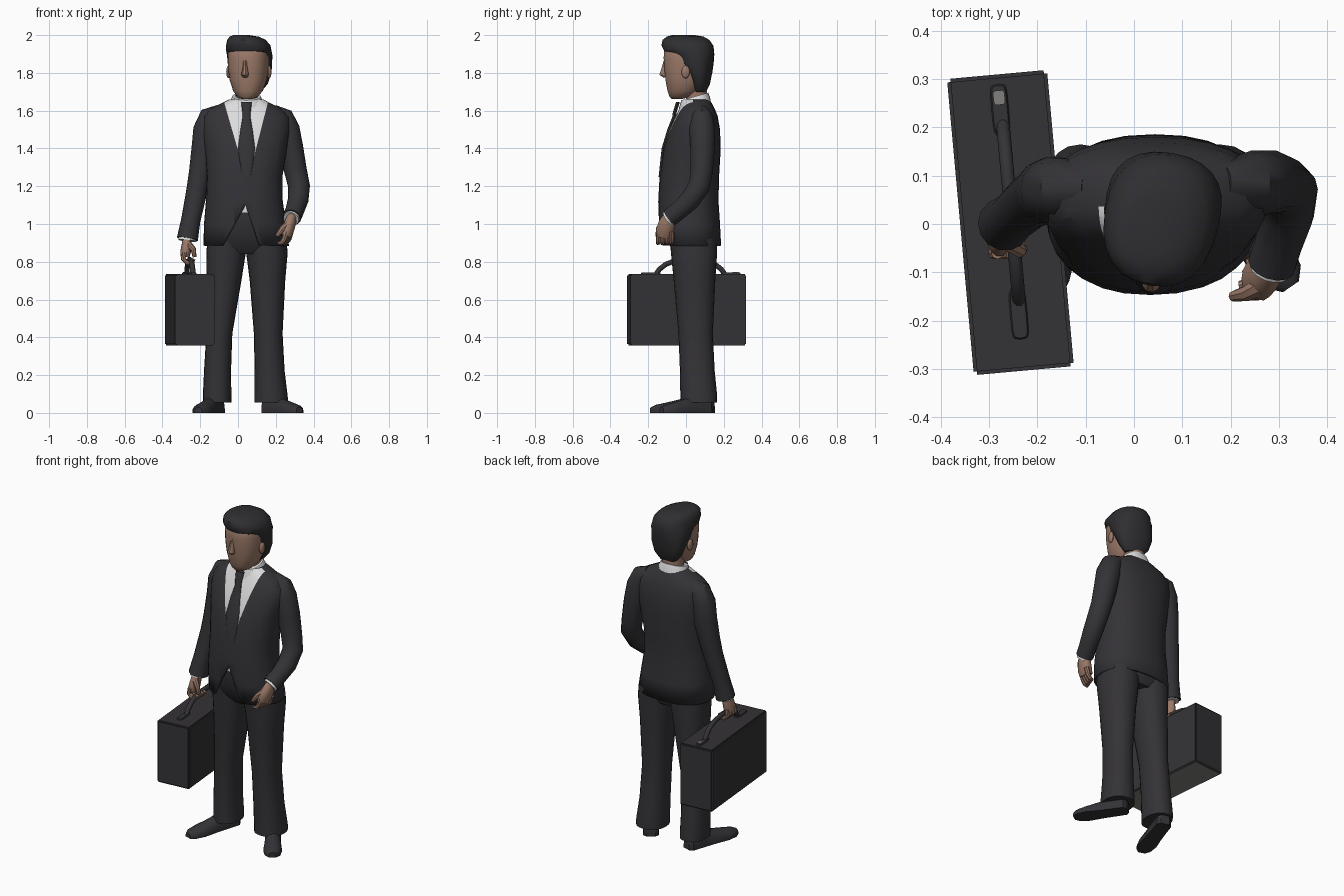
import bpy, bmesh, math
from mathutils import Vector


def material(name, rgb):
    m = bpy.data.materials.new(name)
    m.diffuse_color = (*rgb, 1)
    return m


SUIT = material("charcoal suit", (0.034, 0.032, 0.037))
HAIR = material("black hair", (0.028, 0.028, 0.031))
SKIN = material("skin", (0.33, 0.195, 0.14))
SHIRT = material("white shirt", (0.72, 0.72, 0.72))
CASE = material("dark leather", (0.034, 0.032, 0.036))
GREY = material("grey metal", (0.22, 0.215, 0.21))


def finish(name, bm, mats, angle=42):
    me = bpy.data.meshes.new(name)
    bmesh.ops.recalc_face_normals(bm, faces=bm.faces[:])
    bm.to_mesh(me)
    bm.free()
    for m in mats:
        me.materials.append(m)
    me.shade_smooth()
    me.set_sharp_from_angle(angle=math.radians(angle))
    ob = bpy.data.objects.new(name, me)
    bpy.context.collection.objects.link(ob)
    return ob


def ring(z, x0, x1, y0, y1, p=2.3, n=24, slope=0.0):
    """Horizontal rounded section between the given limits."""
    pts = []
    for i in range(n):
        a = math.tau * i / n
        c, s = math.cos(a), math.sin(a)
        x = (x0 + x1) / 2 + (x1 - x0) / 2 * math.copysign(abs(c) ** (2 / p), c)
        y = (y0 + y1) / 2 + (y1 - y0) / 2 * math.copysign(abs(s) ** (2 / p), s)
        pts.append(Vector((x, y, z + slope * (y - (y0 + y1) / 2))))
    return pts


def skin_bm(rings, bottom=True, top=True):
    bm = bmesh.new()
    vs = [[bm.verts.new(p) for p in r] for r in rings]
    for a, b in zip(vs, vs[1:]):
        for i in range(len(a)):
            j = (i + 1) % len(a)
            bm.faces.new((a[i], a[j], b[j], b[i]))
    if bottom:
        bm.faces.new(vs[0])
    if top:
        bm.faces.new(vs[-1])
    return bm


def loft(name, sections, mat, **kw):
    return finish(name, skin_bm([ring(*s, **kw) for s in sections]), [mat])


def tube(name, pts, mat, ref=(1, 0, 0), flat=1.0, n=14):
    """Sweep of circles (x, y, z, radius); flat scales the width along ref."""
    P = [Vector(p[:3]) for p in pts]
    rings = []
    for i, p in enumerate(P):
        t = (P[min(i + 1, len(P) - 1)] - P[max(i - 1, 0)]).normalized()
        u = Vector(ref)
        u = (u - t * u.dot(t)).normalized()
        v = t.cross(u)
        r = pts[i][3]
        rings.append([p + u * r * flat * math.cos(math.tau * k / n)
                      + v * r * math.sin(math.tau * k / n) for k in range(n)])
    return finish(name, skin_bm(rings), [mat])


def ball(name, loc, size, mat, parent_turn=0.0):
    bm = bmesh.new()
    bmesh.ops.create_uvsphere(bm, u_segments=12, v_segments=8, radius=1)
    bmesh.ops.scale(bm, vec=size, verts=bm.verts)
    bmesh.ops.translate(bm, vec=loc, verts=bm.verts)
    return finish(name, bm, [mat])


# Jacket: lofted torso, with the shirt opening cut in and the front hem cut away
torso = [(0.885, -0.183, 0.27, -0.13, 0.186), (1.0, -0.18, 0.255, -0.145, 0.18),
         (1.12, -0.17, 0.237, -0.147, 0.172), (1.25, -0.165, 0.235, -0.14, 0.175),
         (1.4, -0.178, 0.26, -0.118, 0.184), (1.5, -0.19, 0.275, -0.087, 0.18),
         (1.57, -0.185, 0.27, -0.055, 0.168), (1.61, -0.15, 0.23, -0.035, 0.152),
         (1.64, -0.085, 0.17, -0.022, 0.137), (1.66, -0.045, 0.135, -0.012, 0.122)]
bm = skin_bm([ring(*s, n=28) for s in torso], bottom=False)
vee = [((0.04, 1.25), (-0.075, 1.65)), ((0.05, 1.22), (0.16, 1.65))]
hem = [((0.04, 1.1), (-0.085, 0.88)), ((0.04, 1.1), (0.115, 0.88))]


def cut_x(line, z):
    (xa, za), (xb, zb) = line
    return xa + (xb - xa) * (z - za) / (zb - za)


for (xa, za), (xb, zb) in vee + hem:
    faces = [f for f in bm.faces if f.calc_center_median().y < 0.04]
    geom = faces + list({e for f in faces for e in f.edges}) + list({v for f in faces for v in f.verts})
    bmesh.ops.bisect_plane(bm, geom=geom, plane_co=(xa, 0, za), plane_no=(zb - za, 0, xa - xb))
gone = []
for f in bm.faces:
    c = f.calc_center_median()
    if c.y < 0.04 and c.z > 1.25 and cut_x(vee[0], c.z) < c.x < cut_x(vee[1], c.z):
        f.material_index = 1
    if c.y < 0 and c.z < 1.1 and cut_x(hem[0], c.z) < c.x < cut_x(hem[1], c.z):
        gone.append(f)
bmesh.ops.delete(bm, geom=gone, context='FACES')
jacket = finish("jacket", bm, [SUIT, SHIRT])
mod = jacket.modifiers.new("cloth", 'SOLIDIFY')
mod.thickness, mod.offset = 0.012, -1

# Shirt collar, higher at the back
loft("shirt_collar", [(1.60, -0.06, 0.15, -0.045, 0.135), (1.645, -0.045, 0.135, -0.035, 0.128),
                      (1.675, -0.03, 0.12, -0.025, 0.118)], SHIRT, slope=0.28)

# Tie: knot and blade following the chest
tie = [(1.645, -0.045, 0.028), (1.59, -0.062, 0.022), (1.57, -0.063, 0.02),
       (1.5, -0.091, 0.032), (1.4, -0.121, 0.045), (1.25, -0.137, 0.025)]
loft("tie", [(z, 0.045 - w, 0.045 + w, y - 0.008, y + 0.012) for z, y, w in reversed(tie)], SUIT, n=12)

# Trousers: hips with a strip of shirt above the waist, then both legs
bm = skin_bm([ring(*s) for s in [(0.84, -0.12, 0.21, -0.05, 0.14), (0.89, -0.155, 0.245, -0.09, 0.165),
                                 (0.97, -0.15, 0.23, -0.12, 0.16), (1.06, -0.14, 0.21, -0.126, 0.15),
                                 (1.13, -0.14, 0.21, -0.126, 0.15)]])
for f in bm.faces:
    f.material_index = int(f.calc_center_median().z > 1.06)
finish("hips", bm, [SUIT, SHIRT])
depth = [(0.055, -0.03, 0.165), (0.09, -0.03, 0.165), (0.22, -0.032, 0.152), (0.42, -0.04, 0.142),
         (0.7, -0.065, 0.155), (0.85, -0.08, 0.165), (0.92, -0.085, 0.165)]
legs = {"right_leg": [(-0.186, -0.035), (-0.186, -0.035), (-0.18, -0.037), (-0.168, -0.03),
                      (-0.165, 0.018), (-0.168, 0.042), (-0.16, 0.05)],
        "left_leg": [(0.088, 0.265), (0.088, 0.263), (0.088, 0.247), (0.084, 0.236),
                     (0.062, 0.25), (0.043, 0.263), (0.035, 0.255)]}
for name, xs in legs.items():
    loft(name, [(z, x0, x1, y0, y1) for (z, y0, y1), (x0, x1) in zip(depth, xs)], SUIT, p=2.2, n=20)

# Shoes: half-round sections from heel to toe, turned outwards
shape = [(0.0, 0.026, 0.07), (0.05, 0.043, 0.1), (0.3, 0.044, 0.1), (0.5, 0.046, 0.075),
         (0.75, 0.052, 0.055), (0.92, 0.042, 0.043), (1.0, 0.02, 0.03)]
for name, heel, toe in [("right_shoe", (-0.105, 0.145), (-0.21, -0.185)),
                        ("left_shoe", (0.15, 0.125), (0.325, -0.13))]:
    h, t = Vector((*heel, 0)), Vector((*toe, 0))
    side = (t - h).normalized().cross(Vector((0, 0, 1)))
    rings = []
    for k, w, high in shape:
        o = h.lerp(t, k)
        arc = [o + side * w * math.cos(math.pi * i / 8)
               + Vector((0, 0, 0.014 + (high - 0.014) * math.sin(math.pi * i / 8))) for i in range(9)]
        rings.append([o + side * w] + arc + [o - side * w])
    finish(name, skin_bm(rings), [SUIT])

# Sleeves and shirt cuffs
tube("right_sleeve", [(-0.09, 0.075, 1.595, 0.04), (-0.145, 0.075, 1.565, 0.062), (-0.167, 0.07, 1.5, 0.07),
                      (-0.178, 0.068, 1.4, 0.068), (-0.2, 0.055, 1.27, 0.06), (-0.217, 0.045, 1.18, 0.056),
                      (-0.25, 0.015, 1.02, 0.051), (-0.268, 0.0, 0.92, 0.056)], SUIT)
tube("left_sleeve", [(0.18, 0.085, 1.595, 0.04), (0.235, 0.085, 1.56, 0.062), (0.258, 0.085, 1.5, 0.069),
                     (0.28, 0.088, 1.4, 0.066), (0.305, 0.083, 1.28, 0.06), (0.323, 0.07, 1.2, 0.058),
                     (0.318, 0.02, 1.125, 0.055), (0.3, -0.04, 1.07, 0.05), (0.285, -0.085, 1.035, 0.05)], SUIT)
tube("right_cuff", [(-0.266, 0, 0.94, 0.047), (-0.269, -0.003, 0.912, 0.047)], SHIRT)
tube("left_cuff", [(0.29, -0.07, 1.045, 0.043), (0.281, -0.095, 1.027, 0.043)], SHIRT)

# Right hand gripping the case handle
tube("right_palm", [(-0.268, -0.005, 0.93, 0.034), (-0.272, -0.018, 0.89, 0.04),
                    (-0.278, -0.025, 0.85, 0.043), (-0.28, -0.025, 0.825, 0.036)], SKIN, flat=0.65)
for i in range(4):
    y = 0.012 - 0.024 * i
    tube(f"right_finger_{i + 1}", [(-0.283, y, 0.85, 0.013), (-0.29, y, 0.815, 0.013), (-0.268, y, 0.793, 0.013),
                                   (-0.243, y, 0.797, 0.012), (-0.234, y, 0.815, 0.009)], SKIN, ref=(0, 1, 0), n=8)
tube("right_thumb", [(-0.262, -0.04, 0.895, 0.017), (-0.236, -0.055, 0.865, 0.015),
                     (-0.23, -0.052, 0.825, 0.01)], SKIN, ref=(0, 1, 0), n=8)

# Left hand hanging in front of the hip
tube("left_palm", [(0.288, -0.08, 1.045, 0.036), (0.276, -0.1, 1.005, 0.045), (0.262, -0.112, 0.965, 0.048),
                   (0.25, -0.115, 0.935, 0.042)], SKIN, flat=0.7)
for i in range(4):
    y = -0.145 + 0.023 * i
    x = 0.245 + 0.008 * i
    tube(f"left_finger_{i + 1}", [(x + 0.012, y, 0.96, 0.014), (x, y, 0.92, 0.014),
                                  (x - 0.015, y - 0.002, 0.9, 0.012), (x - 0.035, y - 0.005, 0.897, 0.009)],
         SKIN, ref=(0, 1, 0), n=8)
tube("left_thumb", [(0.268, -0.125, 1.0, 0.02), (0.235, -0.143, 0.975, 0.017),
                    (0.205, -0.15, 0.935, 0.011)], SKIN, ref=(0, 1, 0), n=8)

# Neck and head, the head turned slightly to its right
loft("neck", [(1.6, -0.015, 0.105, 0.0, 0.115), (1.76, -0.01, 0.11, 0.0, 0.11)], SKIN)
parts = [
    loft("head", [(z, -r, r, a, b) for z, r, a, b in
                  [(1.662, 0.03, -0.075, -0.02), (1.675, 0.055, -0.088, 0.03), (1.705, 0.078, -0.098, 0.07),
                   (1.76, 0.097, -0.108, 0.1), (1.82, 0.106, -0.114, 0.115), (1.88, 0.108, -0.118, 0.122),
                   (1.93, 0.105, -0.114, 0.12), (1.97, 0.08, -0.08, 0.1)]], SKIN),
    loft("hair", [(z, -r + s, r + s, a, b) for z, r, s, a, b in
                  [(1.7, 0.055, 0, 0.05, 0.105), (1.74, 0.09, 0, 0.038, 0.125), (1.8, 0.112, 0, 0.012, 0.137),
                   (1.85, 0.118, 0, -0.04, 0.145), (1.895, 0.12, 0, -0.062, 0.149),
                   (1.915, 0.119, 0, -0.115, 0.149), (1.945, 0.116, -0.002, -0.13, 0.144),
                   (1.975, 0.1, -0.01, -0.126, 0.122), (1.992, 0.075, -0.022, -0.105, 0.09),
                   (2.0, 0.04, -0.035, -0.08, 0.04)]], HAIR),
    loft("nose", [(1.775, -0.012, 0.012, -0.12, -0.09), (1.79, -0.02, 0.02, -0.143, -0.09),
                  (1.83, -0.013, 0.013, -0.13, -0.09), (1.87, -0.01, 0.01, -0.118, -0.09)], SKIN, n=10)]
for s, side in ((-1, "right"), (1, "left")):
    parts.append(ball(f"{side}_ear", (s * 0.109, 0.015, 1.805), (0.012, 0.022, 0.034), SKIN))
for ob in parts:
    ob.location = (0.055, 0.0, 0)
    ob.rotation_euler.z = math.radians(-9)

# Briefcase body with a grey underside
bm = bmesh.new()
bmesh.ops.create_cube(bm, size=1)
bmesh.ops.scale(bm, vec=(0.208, 0.616, 0.378), verts=bm.verts)
bmesh.ops.bevel(bm, geom=bm.edges[:], offset=0.007, segments=2, affect='EDGES')
bm.normal_update()
for f in bm.faces:
    f.material_index = int(f.normal.z < -0.9)
body = finish("briefcase", bm, [CASE, GREY], 30)
body.location = (0, 0, 0.546)

# Handle with its end straps and small metal fittings
case = [body, tube("case_handle", [(0.003, y, z, 0.014) for y, z in
                                   [(-0.165, 0.73), (-0.145, 0.76), (-0.11, 0.787), (-0.06, 0.806), (0.02, 0.812),
                                    (0.1, 0.806), (0.15, 0.787), (0.185, 0.76), (0.205, 0.73)]], CASE, n=10)]
for label, y in (("front", -0.19), ("back", 0.235)):
    case.append(loft(f"{label}_strap", [(0.73, -0.02, 0.02, y - 0.055, y + 0.055),
                                        (0.742, -0.015, 0.015, y - 0.05, y + 0.05)], CASE, p=5, n=16))
case.append(loft("back_fitting", [(0.738, -0.012, 0.012, 0.245, 0.275),
                                  (0.746, -0.012, 0.012, 0.245, 0.275)], GREY, p=5, n=16))
for ob in case:
    ob.location.x, ob.location.y = -0.256, 0.003
    ob.rotation_euler.z = math.radians(5.2)
